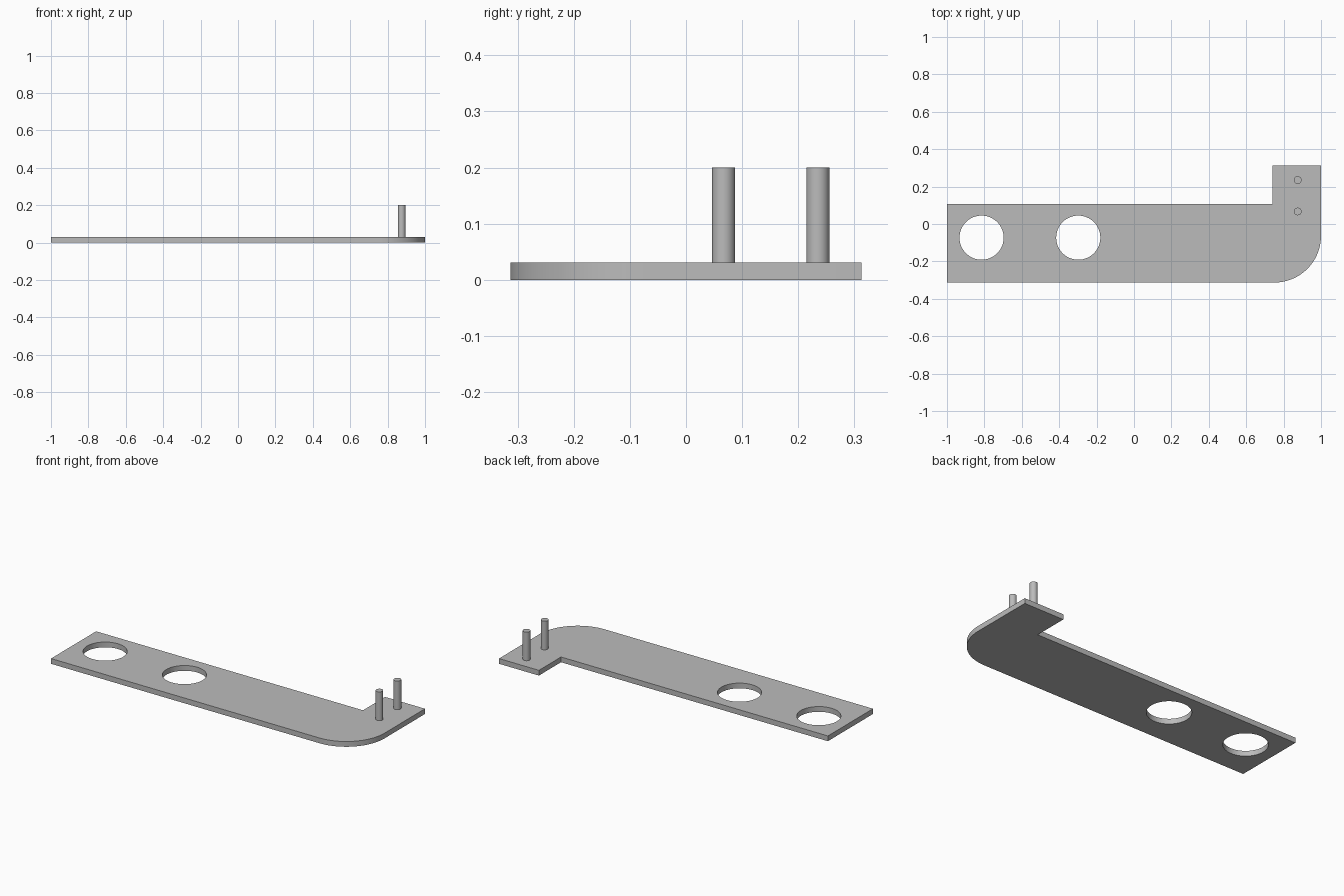
import bpy, bmesh, math

cube = bpy.data.objects.get("Cube")
if cube:
    bpy.data.objects.remove(cube)

THICK = 0.031
PIN_TOP = 0.2
CORNER = 0.25

# Single plain grey metal
grey = bpy.data.materials.new("grey_metal")
grey.use_nodes = True
colour = (0.5, 0.5, 0.5, 1)
grey.diffuse_color = colour
grey.node_tree.nodes["Principled BSDF"].inputs["Base Color"].default_value = colour


def cylinder(name, x, y, radius, low, high, sides):
    bpy.ops.mesh.primitive_cylinder_add(
        vertices=sides, radius=radius, depth=high - low,
        location=(x, y, (low + high) / 2))
    obj = bpy.context.object
    obj.name = name
    obj.data.materials.append(grey)
    return obj


def smooth(obj):
    bpy.ops.object.select_all(action="DESELECT")
    obj.select_set(True)
    bpy.context.view_layer.objects.active = obj
    bpy.ops.object.shade_smooth_by_angle(angle=math.radians(30))


# L-shaped plate outline with one large rounded corner
outline = [(-1, -0.313)]
for i in range(25):
    a = math.radians(-90 + 90 * i / 24)
    outline.append((1 - CORNER + CORNER * math.cos(a),
                    -0.313 + CORNER + CORNER * math.sin(a)))
outline += [(1, 0.313), (0.74, 0.313), (0.74, 0.107), (-1, 0.107)]

bm = bmesh.new()
base = bm.faces.new([bm.verts.new((x, y, 0)) for x, y in outline])
top = bmesh.ops.extrude_face_region(bm, geom=[base])["geom"]
bmesh.ops.translate(bm, vec=(0, 0, THICK),
                    verts=[v for v in top if isinstance(v, bmesh.types.BMVert)])
bmesh.ops.recalc_face_normals(bm, faces=bm.faces)
mesh = bpy.data.meshes.new("plate")
bm.to_mesh(mesh)
bm.free()
mesh.materials.append(grey)
plate = bpy.data.objects.new("plate", mesh)
bpy.context.collection.objects.link(plate)

# Two round holes through the plate
for name, x in (("outer", -0.815), ("inner", -0.298)):
    cutter = cylinder(name + "_hole_cutter", x, -0.073, 0.118, -0.1, 0.1, 64)
    cut = plate.modifiers.new(name + "_hole", "BOOLEAN")
    cut.operation = "DIFFERENCE"
    cut.solver = "EXACT"
    cut.object = cutter
    bpy.ops.object.select_all(action="DESELECT")
    plate.select_set(True)
    bpy.context.view_layer.objects.active = plate
    bpy.ops.object.modifier_apply(modifier=cut.name)
    bpy.data.objects.remove(cutter)
smooth(plate)

# Two upright pins on the short arm
for name, y in (("front_pin", 0.067), ("back_pin", 0.235)):
    smooth(cylinder(name, 0.875, y, 0.0205, THICK, PIN_TOP, 32))
